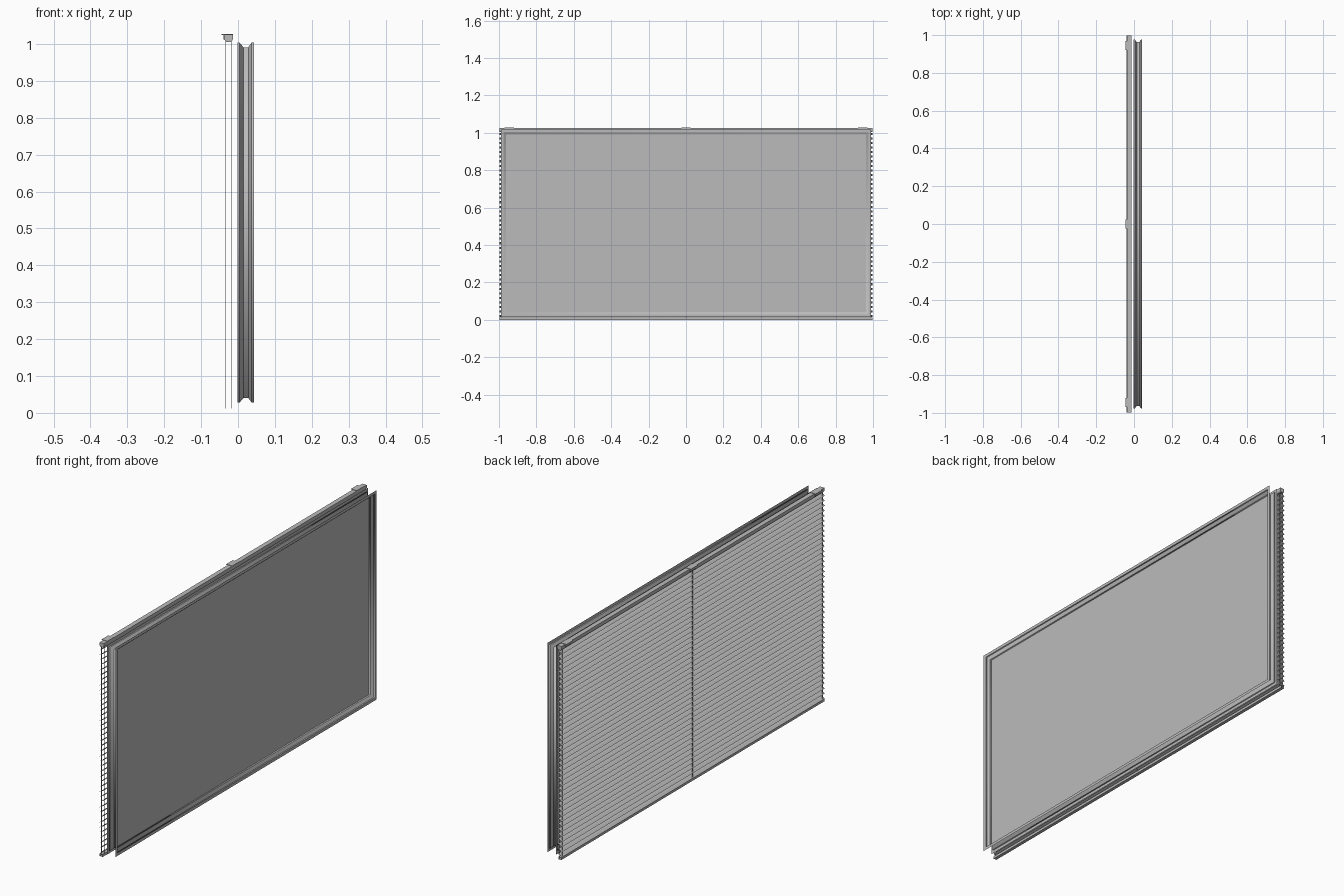
import bpy
import math

cube = bpy.data.objects.get("Cube")
if cube:
    bpy.data.objects.remove(cube, do_unlink=True)

GREY = (0.5, 0.5, 0.5, 1)
grey = bpy.data.materials.new("plain_grey")
grey.use_nodes = True
grey.diffuse_color = GREY
grey.node_tree.nodes["Principled BSDF"].inputs["Base Color"].default_value = GREY


def add_object(name, verts, faces, smooth=False):
    mesh = bpy.data.meshes.new(name)
    mesh.from_pydata(verts, [], faces)
    mesh.materials.append(grey)
    for poly in mesh.polygons:
        poly.use_smooth = smooth
    obj = bpy.data.objects.new(name, mesh)
    bpy.context.collection.objects.link(obj)
    return obj


def extrude_y(name, profile, half, y=0, closed=True, caps=True):
    """Extrude an (x, z) profile along y."""
    n = len(profile)
    verts = [(x, y + s * half, z) for s in (-1, 1) for x, z in profile]
    faces = [(i, (i + 1) % n, n + (i + 1) % n, n + i)
             for i in range(n if closed else n - 1)]
    if closed and caps:
        faces += [tuple(reversed(range(n))), tuple(range(n, 2 * n))]
    return add_object(name, verts, faces)


def box(name, x0, x1, z0, z1, half, y=0, caps=True):
    return extrude_y(name, [(x0, z0), (x1, z0), (x1, z1), (x0, z1)], half, y, caps=caps)


# Window frame: a folded sheet section swept round a rectangle
HALF_Y, BOTTOM, TOP = 0.99, 0.0135, 1.018


def ring(x, inset):
    y, z0, z1 = HALF_Y - inset, BOTTOM + inset, TOP - inset
    return [(x, -y, z0), (x, y, z0), (x, y, z1), (x, -y, z1)]


section = [(0.043, 0), (0.043, 0.014), (0.037, 0.014), (0.028, 0.027),
           (0.015, 0.027), (0.004, 0.014), (-0.002, 0.014), (-0.002, 0)]
verts, faces = [], []
for a, b in zip(section, section[1:]):
    base = len(verts)
    verts += ring(*a) + ring(*b)
    faces += [(base + i, base + (i + 1) % 4, base + 4 + (i + 1) % 4, base + 4 + i)
              for i in range(4)]
add_object("window_frame", verts, faces, smooth=True)

# Glass pane seated in the frame's inner ridge
add_object("window_pane", ring(0.0205, 0.027), [(0, 1, 2, 3)])

# Blind head rail with chamfered underside
BLIND = 0.997
extrude_y("head_rail", [(-0.037, 1.012), (-0.033, 1.005), (-0.018, 1.005),
                        (-0.014, 1.012), (-0.014, 1.025), (-0.037, 1.025)], BLIND)

# Slats: thin, slightly arched sheets with the outer edge lower
SLATS, FIRST, LAST = 41, 0.014, 0.988
for i in range(SLATS):
    z = FIRST + (LAST - FIRST) * i / (SLATS - 1)
    profile = [(-0.039 + 0.021 * t, z + 0.011 * t + 0.0015 * math.sin(math.pi * t))
               for t in (0, 0.5, 1)]
    extrude_y("slat", profile, BLIND, closed=False)

# Bottom rail, open at the ends
box("bottom_rail", -0.036, -0.02, 0, 0.012, BLIND, caps=False)

# Ladder cords and mounting clips
for y in (-0.945, 0, 0.945):
    cord_y = y * 1.045
    for x in (-0.034, -0.0185):
        box("ladder_cord", x - 0.0007, x + 0.0007, 0.012, 1.006, 0.002, cord_y)
    box("clip_top", -0.045, -0.014, 1.0245, 1.027, 0.025, y)
    box("clip_lip", -0.0395, -0.037, 1.012, 1.025, 0.025, y)
